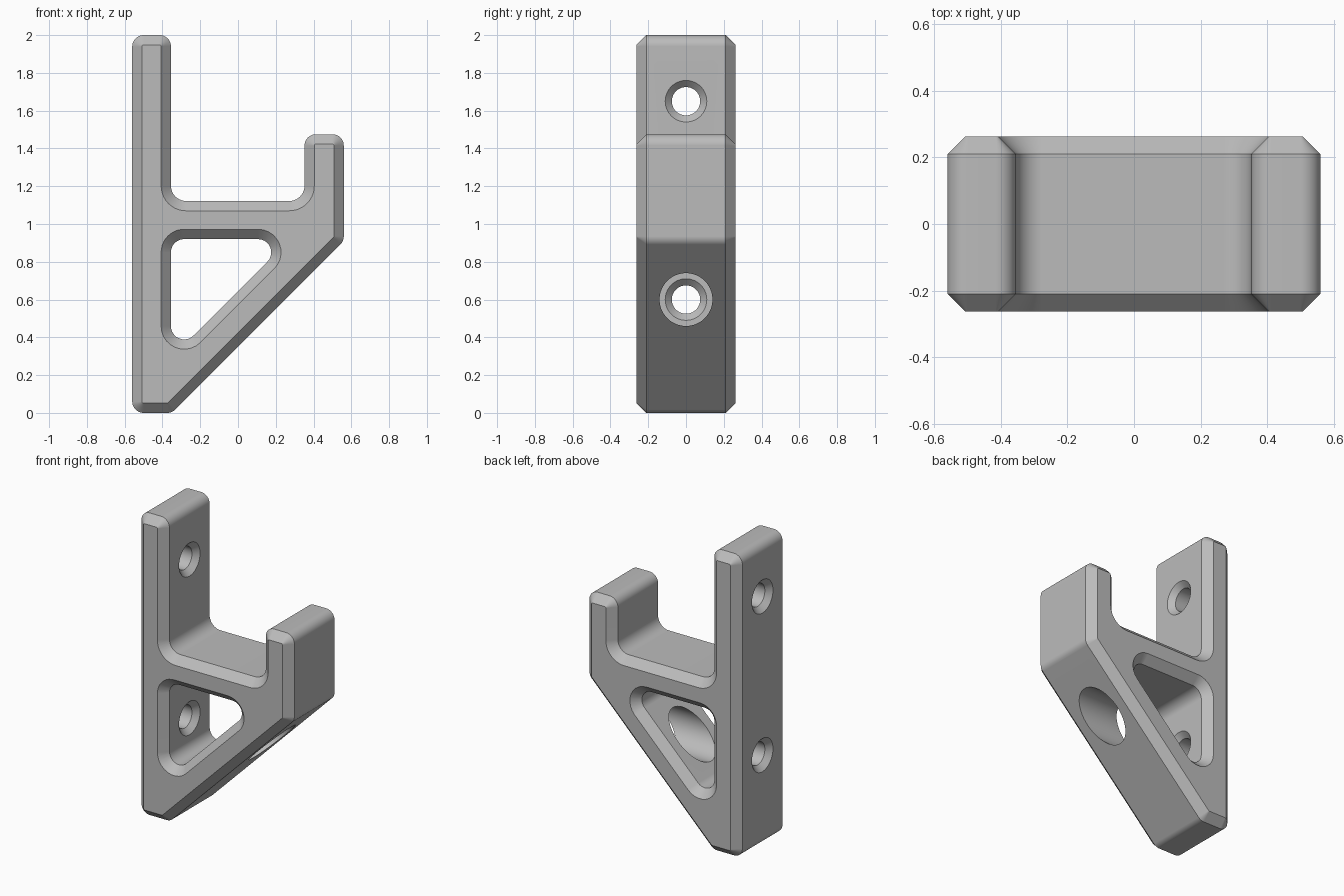
import bpy, bmesh, math
from mathutils import Vector

if "Cube" in bpy.data.objects:
    bpy.data.objects.remove(bpy.data.objects["Cube"], do_unlink=True)

DEPTH = 0.262      # half depth
CHAMFER = 0.052

grey = bpy.data.materials.new("light grey")
grey.use_nodes = True
grey.diffuse_color = (0.5, 0.5, 0.5, 1)
grey.node_tree.nodes["Principled BSDF"].inputs["Base Color"].default_value = (0.5, 0.5, 0.5, 1)


def rounded(corners, inset=0.0, segments=10):
    """Counter-clockwise outline of (x, z, radius) corners, filleted and inset."""
    points = []
    for i, (x, z, r) in enumerate(corners):
        p = Vector((x, z))
        a = (Vector(corners[i - 1][:2]) - p).normalized()
        b = (Vector(corners[(i + 1) % len(corners)][:2]) - p).normalized()
        half = a.angle(b) / 2
        centre = p + (a + b).normalized() * r / math.sin(half)
        reach = r / math.tan(half)
        start = (p + a * reach - centre).normalized()
        end = (p + b * reach - centre).normalized()
        convex = b.x * a.y - b.y * a.x > 0
        radius = r - inset if convex else r + inset
        for k in range(segments + 1):
            points.append(centre + start.slerp(end, k / segments) * radius)
    return points


def loft(name, loops):
    """Closed solid through matching loops of 3D points."""
    bm = bmesh.new()
    rings = [[bm.verts.new(p) for p in loop] for loop in loops]
    n = len(rings[0])
    for lower, upper in zip(rings, rings[1:]):
        for i in range(n):
            j = (i + 1) % n
            bm.faces.new((lower[i], lower[j], upper[j], upper[i]))
    bm.faces.new(rings[0])
    bm.faces.new(rings[-1])
    bmesh.ops.recalc_face_normals(bm, faces=bm.faces)
    mesh = bpy.data.meshes.new(name)
    bm.to_mesh(mesh)
    bm.free()
    mesh.materials.append(grey)
    obj = bpy.data.objects.new(name, mesh)
    bpy.context.collection.objects.link(obj)
    return obj


def slab(name, corners, stations):
    """Outline lofted along y; stations are (y, inset)."""
    return loft(name, [[(p.x, y, p.y) for p in rounded(corners, inset)]
                       for y, inset in stations])


def bore(name, z, stations, sides=64):
    """Round cutter along x; stations are (x, radius)."""
    turn = [math.tau * k / sides for k in range(sides)]
    return loft(name, [[(x, r * math.cos(t), z + r * math.sin(t)) for t in turn]
                       for x, r in stations])


# Hook-shaped bracket body with chamfered front and back rims
R, INNER = 0.06, 0.08
outline = [(-0.56, 0, R), (-0.35, 0, R), (0.56, 0.91, R), (0.56, 1.475, R),
           (0.352, 1.475, R), (0.352, 1.122, INNER), (-0.355, 1.122, INNER),
           (-0.355, 2, R), (-0.56, 2, R)]
rim = DEPTH - CHAMFER
bracket = slab("hook_bracket", outline,
               [(-DEPTH, CHAMFER), (-rim, 0), (rim, 0), (DEPTH, CHAMFER)])

# Triangular window, flared at both faces
window = [(-0.355, 0.29, 0.07), (0.275, 0.92, 0.07), (-0.355, 0.92, 0.07)]
past = 0.04
cutters = [slab("window_cutter", window,
                [(-DEPTH - past, -CHAMFER - past), (-rim, 0),
                 (rim, 0), (DEPTH + past, -CHAMFER - past)])]

# Screw holes, countersunk on both sides of the wall plate
HOLE, SINK = 0.075, 0.035
for label, z in (("upper", 1.65), ("lower", 0.6)):
    wide = HOLE + SINK + past
    cutters.append(bore(label + "_screw_cutter", z,
                        [(-0.56 - past, wide), (-0.56 + SINK, HOLE),
                         (-0.355 - SINK, HOLE), (-0.355 + past, wide)]))

# Screwdriver access hole through the diagonal strut
cutters.append(bore("access_cutter", 0.6, [(-0.3, 0.14), (0.7, 0.14)]))

bpy.ops.object.select_all(action='DESELECT')
bpy.context.view_layer.objects.active = bracket
bracket.select_set(True)
for cutter in cutters:
    cutter.hide_render = True
    cut = bracket.modifiers.new(cutter.name, 'BOOLEAN')
    cut.operation = 'DIFFERENCE'
    cut.solver = 'EXACT'
    cut.object = cutter
    bpy.ops.object.modifier_apply(modifier=cut.name)
    bpy.data.objects.remove(cutter, do_unlink=True)

# Smooth fillets with crisp chamfer edges
bpy.ops.object.shade_smooth_by_angle(angle=math.radians(30))
weighted = bracket.modifiers.new("even_shading", 'WEIGHTED_NORMAL')
weighted.keep_sharp = True
